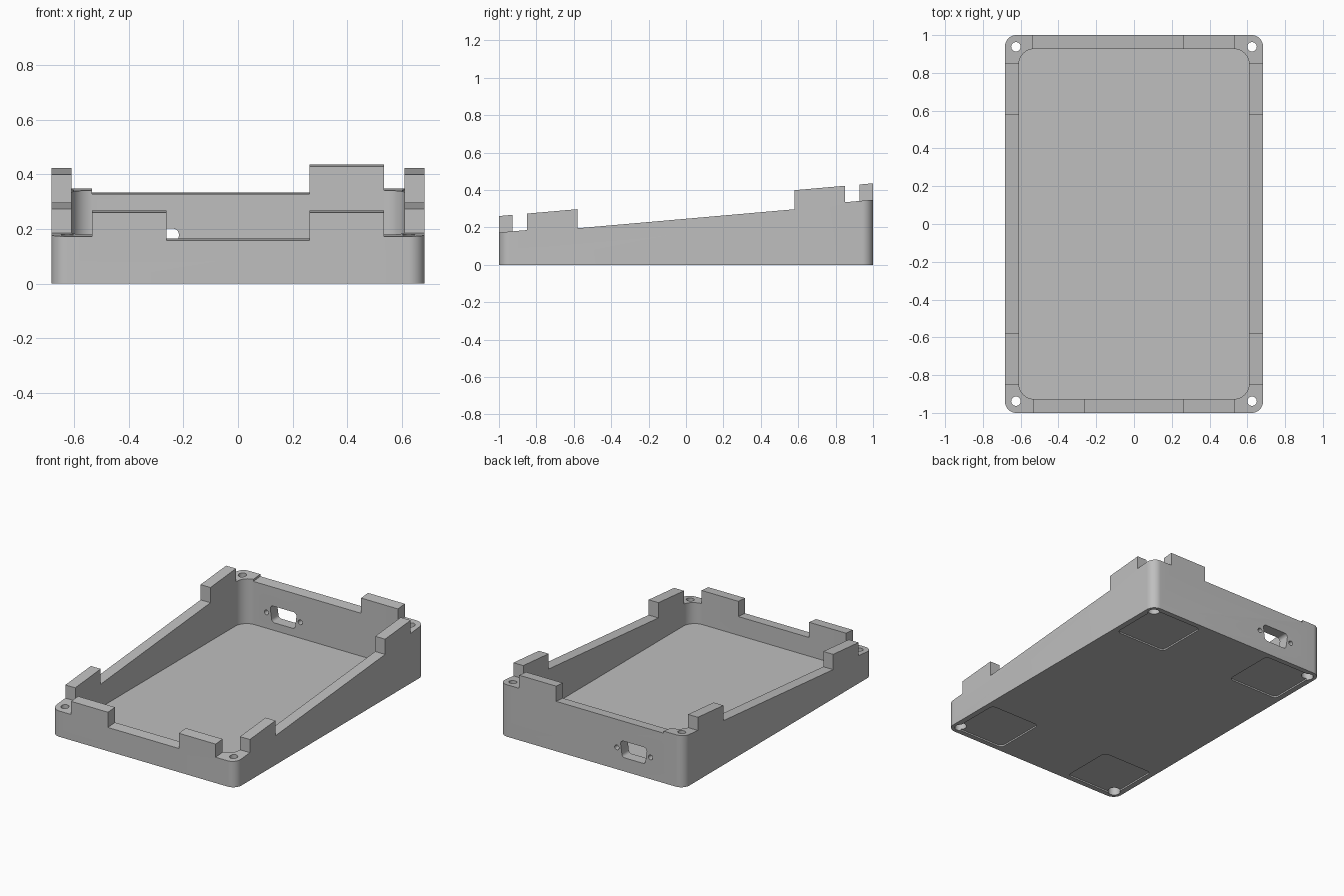
import bpy, bmesh, math
from mathutils import Matrix

if "Cube" in bpy.data.objects:
    bpy.data.objects.remove(bpy.data.objects["Cube"], do_unlink=True)

SLOPE = math.tan(math.radians(5))
W, L = 0.683, 1.0            # outer half sizes
IW, IL = 0.61, 0.927         # cavity half sizes
TAB, CORNER, RIM = 0.348, 0.26, 0.246   # rim heights at y = 0

plastic = bpy.data.materials.new("grey_plastic")
plastic.use_nodes = True
GREY = (0.52, 0.52, 0.52, 1)
plastic.diffuse_color = GREY
plastic.node_tree.nodes["Principled BSDF"].inputs["Base Color"].default_value = GREY


def rounded(corners, r, steps=8):
    """Round the corners of a convex counter-clockwise outline."""
    pts, n = [], len(corners)
    for i, (x, y) in enumerate(corners):
        (ax, ay), (bx, by) = corners[i - 1], corners[(i + 1) % n]
        a0 = math.atan2(y - ay, x - ax) - math.pi / 2
        a1 = math.atan2(by - y, bx - x) - math.pi / 2
        turn = (a1 - a0) % (2 * math.pi)
        mid, d = a0 + turn / 2, r / math.cos(turn / 2)
        cx, cy = x - d * math.cos(mid), y - d * math.sin(mid)
        for k in range(steps + 1):
            a = a0 + turn * k / steps
            pts.append((cx + r * math.cos(a), cy + r * math.sin(a)))
    return pts


def rect(x0, x1, y0, y1):
    return [(x0, y0), (x1, y0), (x1, y1), (x0, y1)]


def circle(x, y, r, n=32):
    return [(x + r * math.cos(2 * math.pi * k / n), y + r * math.sin(2 * math.pi * k / n))
            for k in range(n)]


def prism(name, outline, z0, z1, slope0=0, slope1=0, matrix=None):
    """Extrude an outline; either end may be tilted along y."""
    bm = bmesh.new()
    low = [bm.verts.new((x, y, z0 + slope0 * y)) for x, y in outline]
    high = [bm.verts.new((x, y, z1 + slope1 * y)) for x, y in outline]
    bm.faces.new(low[::-1])
    bm.faces.new(high)
    for i in range(len(low)):
        j = (i + 1) % len(low)
        bm.faces.new((low[i], low[j], high[j], high[i]))
    if matrix:
        bm.transform(matrix)
    bmesh.ops.recalc_face_normals(bm, faces=bm.faces)
    mesh = bpy.data.meshes.new(name)
    bm.to_mesh(mesh)
    bm.free()
    mesh.materials.append(plastic)
    obj = bpy.data.objects.new(name, mesh)
    bpy.context.collection.objects.link(obj)
    return obj


# Solid tray body with a sloping top
tray = prism("tray_body", rounded(rect(-W, W, -L, L), 0.06, 12), 0, TAB, 0, SLOPE)
bpy.context.view_layer.objects.active = tray
tray.select_set(True)


def cut(outline, z0, z1, slope0=0, matrix=None):
    cutter = prism("cutter", outline, z0, z1, slope0, 0, matrix)
    cutter.hide_render = True
    mod = tray.modifiers.new("cut", 'BOOLEAN')
    mod.operation, mod.solver, mod.object = 'DIFFERENCE', 'EXACT', cutter
    bpy.ops.object.modifier_apply(modifier=mod.name)
    bpy.data.objects.remove(cutter, do_unlink=True)


# Inner cavity above the floor
cut(rounded(rect(-IW, IW, -IL, IL), 0.083, 12), 0.04, 1)

# Low rims between the tabs: both sides, front, back
for x0, x1 in ((-0.8, -0.5), (0.5, 0.8)):
    cut(rect(x0, x1, -0.58, 0.58), RIM, 1, SLOPE)
cut(rect(-0.262, 0.262, -1.1, -0.8), RIM, 1, SLOPE)
cut(rect(-0.535, 0.262, 0.8, 1.1), RIM, 1, SLOPE)

# Corner steps, screw holes with counterbores, and foot recesses
for sx in (-1, 1):
    for sy in (-1, 1):
        xs, ys = sorted((sx * 0.535, sx * 0.8)), sorted((sy * 0.85, sy * 1.1))
        cut(rect(*xs, *ys), CORNER, 1, SLOPE)
        cut(circle(sx * 0.625, sy * 0.938, 0.025), -0.1, 1)
        cut(circle(sx * 0.625, sy * 0.938, 0.037), -0.1, 0.08)
        xs, ys = sorted((sx * 0.27, sx * 0.645)), sorted((sy * 0.605, sy * 0.965))
        cut(rounded(rect(*xs, *ys), 0.03), -0.1, 0.01)

# Connector opening in the back wall with two screw holes
to_back = Matrix.Translation((-0.313, 1, 0.146)) @ Matrix.Rotation(math.pi / 2, 4, 'X')
opening = [(-0.085, -0.055), (0.085, -0.055), (0.1, 0.055), (-0.1, 0.055)]
cut(rounded(opening, 0.022), -0.15, 0.15, 0, to_back)
for sx in (-1, 1):
    cut(circle(sx * 0.125, 0, 0.016, 24), -0.15, 0.15, 0, to_back)

bpy.ops.object.shade_smooth_by_angle(angle=math.radians(30))
